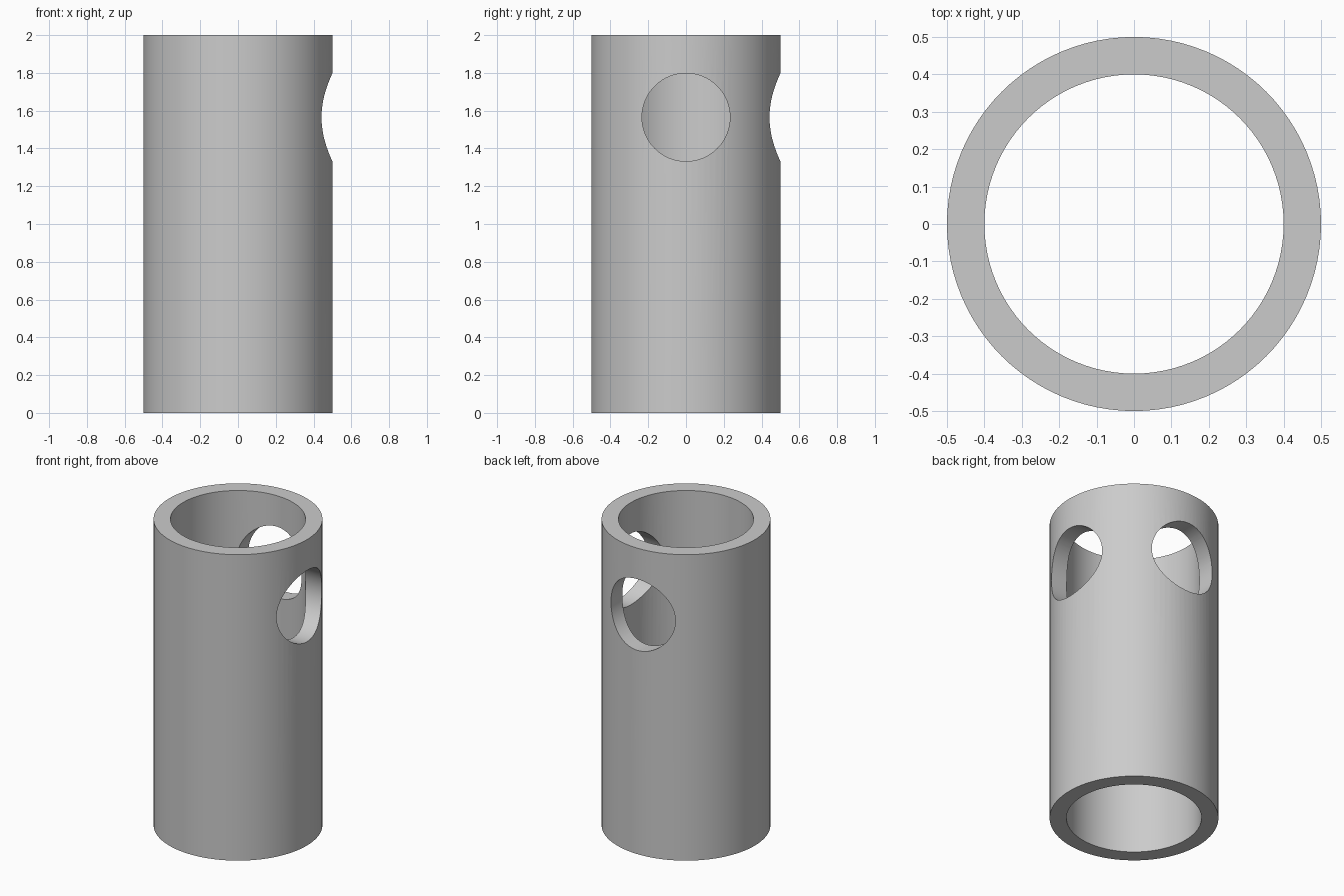
import bpy
from math import pi, radians

HEIGHT, OUTER, INNER = 2.0, 0.5, 0.4
HOLE_RADIUS, HOLE_Z = 0.233, 1.565

if "Cube" in bpy.data.objects:
    bpy.data.objects.remove(bpy.data.objects["Cube"], do_unlink=True)


def cylinder(name, radius, depth, location, rotation=(0, 0, 0), sides=96):
    bpy.ops.mesh.primitive_cylinder_add(vertices=sides, radius=radius, depth=depth,
                                        location=location, rotation=rotation)
    obj = bpy.context.object
    obj.name = name
    return obj


def cut(target, cutter):
    cutter.hide_render = True
    mod = target.modifiers.new(cutter.name, "BOOLEAN")
    mod.operation = "DIFFERENCE"
    mod.solver = "EXACT"
    mod.object = cutter
    bpy.context.view_layer.objects.active = target
    bpy.ops.object.modifier_apply(modifier=mod.name)
    bpy.data.objects.remove(cutter, do_unlink=True)


# Plain grey material
grey = bpy.data.materials.new("grey")
grey.use_nodes = True
colour = (0.6, 0.6, 0.6, 1)
grey.diffuse_color = colour
grey.node_tree.nodes["Principled BSDF"].inputs["Base Color"].default_value = colour

# Open tube
tube = cylinder("tube", OUTER, HEIGHT, (0, 0, HEIGHT / 2))
cut(tube, cylinder("bore", INNER, HEIGHT * 1.2, (0, 0, HEIGHT / 2)))

# Round side holes through the left and back walls
cut(tube, cylinder("left_hole", HOLE_RADIUS, 0.8, (0.4, 0, HOLE_Z), (0, pi / 2, 0)))
cut(tube, cylinder("back_hole", HOLE_RADIUS, 0.8, (0, 0.4, HOLE_Z), (pi / 2, 0, 0)))

tube.data.materials.clear()
tube.data.materials.append(grey)
for face in tube.data.polygons:
    face.material_index = 0

# Smooth walls with crisp rims
bpy.ops.object.select_all(action="DESELECT")
tube.select_set(True)
bpy.context.view_layer.objects.active = tube
bpy.ops.object.shade_smooth_by_angle(angle=radians(30))
